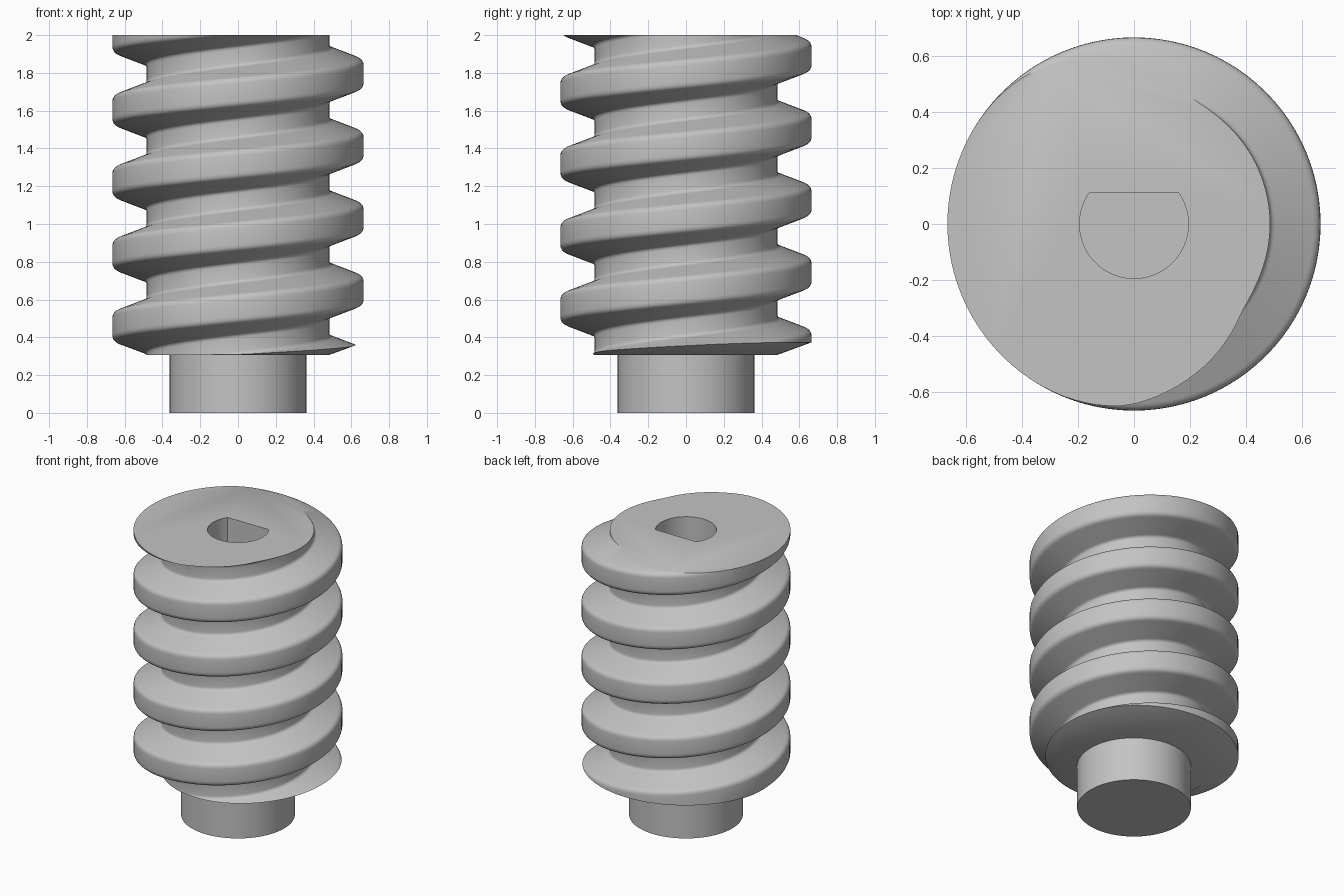
import bpy, bmesh, math
from mathutils import Vector

PITCH, CREST_R, ROOT_R = 0.382, 0.665, 0.485
STEPS = 96            # steps per turn
BASE, TOP = 0.307, 2.0

cube = bpy.data.objects.get("Cube")
if cube:
    bpy.data.objects.remove(cube)

grey = bpy.data.materials.new("plain grey")
grey.use_nodes = True
colour = (0.55, 0.55, 0.55, 1)
grey.diffuse_color = colour
grey.node_tree.nodes["Principled BSDF"].inputs["Base Color"].default_value = colour


def make(name, bm):
    bmesh.ops.recalc_face_normals(bm, faces=bm.faces[:])
    mesh = bpy.data.meshes.new(name)
    bm.to_mesh(mesh)
    bm.free()
    mesh.materials.append(grey)
    obj = bpy.data.objects.new(name, mesh)
    bpy.context.collection.objects.link(obj)
    return obj


def activate(obj):
    bpy.ops.object.select_all(action='DESELECT')
    obj.select_set(True)
    bpy.context.view_layer.objects.active = obj


def boolean(obj, cutter, operation):
    cutter.hide_render = True
    mod = obj.modifiers.new(operation.lower(), 'BOOLEAN')
    mod.object, mod.operation, mod.solver = cutter, operation, 'EXACT'
    activate(obj)
    bpy.ops.object.modifier_apply(modifier=mod.name)
    bpy.data.objects.remove(cutter)


def stack(name, rings):
    """Closed solid of stacked outlines, each a list of points."""
    bm = bmesh.new()
    loops = [[bm.verts.new(p) for p in ring] for ring in rings]
    n = len(loops[0])
    for a, b in zip(loops, loops[1:]):
        for i in range(n):
            j = (i + 1) % n
            bm.faces.new((a[i], a[j], b[j], b[i]))
    bm.faces.new(loops[0])
    bm.faces.new(loops[-1])
    return make(name, bm)


def circle(r, z, n=STEPS):
    return [(r * math.cos(2 * math.pi * i / n), r * math.sin(2 * math.pi * i / n), z)
            for i in range(n)]


def rounded(prev, corner, after, size, segs=4):
    """Points that round one corner of the tooth profile."""
    c = Vector(corner)
    a = c + (Vector(prev) - c).normalized() * size
    b = c + (Vector(after) - c).normalized() * size
    ts = [i / segs for i in range(segs + 1)]
    return [a * (1 - t) ** 2 + c * 2 * t * (1 - t) + b * t * t for t in ts]


# Tooth profile over one pitch: (axial offset, radius), mirrored about the crest
mid, foot, tip, centre = (PITCH / 2, ROOT_R), (0.138, ROOT_R), (0.072, CREST_R), (0, CREST_R)
upper = rounded(centre, tip, foot, 0.027) + rounded(tip, foot, mid, 0.018) + [Vector(mid)]
profile = [Vector((-p.x, p.y)) for p in reversed(upper)] + upper

# Helical thread
bm = bmesh.new()
rows = []
for k in range(-2 * STEPS, 6 * STEPS + 1):
    angle = 2 * math.pi * k / STEPS
    rise = 0.266 + PITCH * k / STEPS
    rows.append([bm.verts.new((p.y * math.cos(angle), p.y * math.sin(angle), rise + p.x))
                 for p in profile])
for a, b in zip(rows, rows[1:]):
    for i in range(len(profile) - 1):
        bm.faces.new((a[i], b[i], b[i + 1], a[i + 1]))
bmesh.ops.remove_doubles(bm, verts=bm.verts[:], dist=0.0001)

# Trim both ends flat and close them
for z, normal in ((0.2, (0, 0, -1)), (TOP, (0, 0, 1))):
    bmesh.ops.bisect_plane(bm, geom=bm.verts[:] + bm.edges[:] + bm.faces[:], dist=1e-6,
                           plane_co=(0, 0, z), plane_no=normal, clear_outer=True)
    rim = [e for e in bm.edges if e.is_boundary and all(abs(v.co.z - z) < 1e-4 for v in e.verts)]
    bmesh.ops.contextual_create(bm, geom=rim)
worm = make("worm_thread", bm)

# Bevelled lower end
envelope = stack("end_envelope", [circle(0.483, BASE), circle(0.70, BASE + 0.079),
                                  circle(0.70, TOP + 0.2)])
boolean(worm, envelope, 'INTERSECT')

# D-shaped shaft socket
flat = math.asin(0.112 / 0.194)
span = math.pi + 2 * flat
arc = [math.pi - flat + span * i / 48 for i in range(49)]
socket = stack("shaft_socket", [[(0.194 * math.cos(a), 0.194 * math.sin(a), z) for a in arc]
                                for z in (1.0, TOP + 0.1)])
boolean(worm, socket, 'DIFFERENCE')

# Plain round stub below the thread
stub = stack("shaft_stub", [circle(0.362, 0), circle(0.362, BASE + 0.01)])

for obj in (worm, stub):
    activate(obj)
    bpy.ops.object.shade_smooth_by_angle(angle=math.radians(30))
